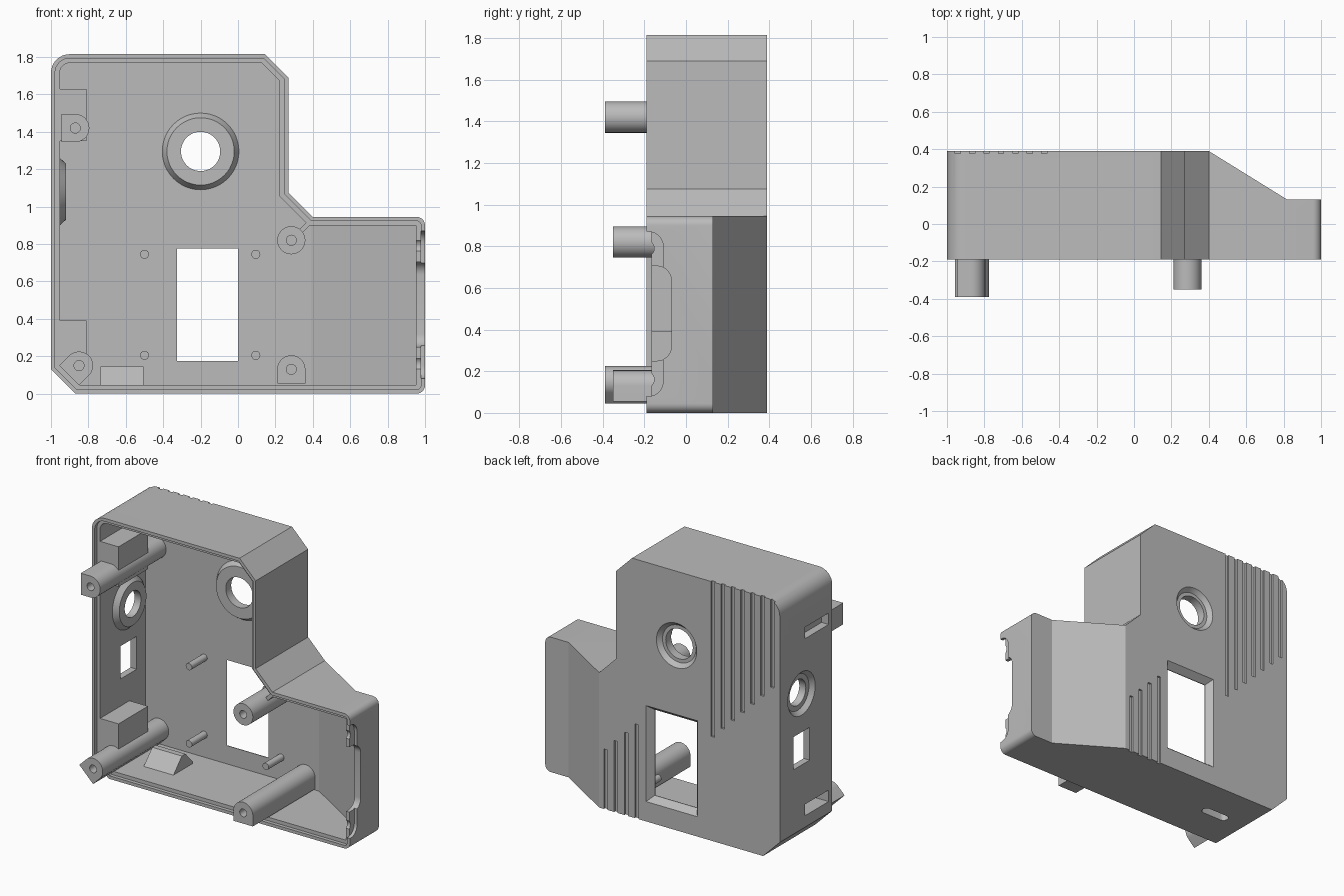
import bpy
import bmesh
from math import cos, sin, pi, radians
from mathutils import Vector

if "Cube" in bpy.data.objects:
    bpy.data.objects.remove(bpy.data.objects["Cube"])

grey = bpy.data.materials.new("plain grey")
grey.use_nodes = True
grey.diffuse_color = (0.5, 0.5, 0.5, 1)
grey.node_tree.nodes["Principled BSDF"].inputs["Base Color"].default_value = (0.5, 0.5, 0.5, 1)

FRONT, FLOOR, BACK = -0.19, 0.34, 0.39


# ---- 2D profile helpers ----
def circle(u, v, r, n=48):
    return [(u + r * cos(2 * pi * i / n), v + r * sin(2 * pi * i / n)) for i in range(n)]


def rect(u0, u1, v0, v1):
    return [(u0, v0), (u1, v0), (u1, v1), (u0, v1)]


def d_shape(u, v, r, heading, n=24):
    """Half disc with a square tail pointing along heading."""
    t = Vector((cos(heading), sin(heading))) * r
    s = Vector((-t.y, t.x))
    c = Vector((u, v))
    arc = [c + s * cos(pi * i / n) - t * sin(pi * i / n) for i in range(n + 1)]
    return [tuple(p) for p in arc + [c - s + t, c + s + t]]


def outline(corners, inset=0.0, n=8):
    """Counter-clockwise corners (u, v, radius), moved inward and rounded."""
    pts = [Vector(c[:2]) for c in corners]
    k = len(pts)
    moved = []
    for i in range(k):
        a = (pts[i] - pts[i - 1]).normalized()
        b = (pts[(i + 1) % k] - pts[i]).normalized()
        na, nb = Vector((-a.y, a.x)), Vector((-b.y, b.x))
        moved.append(pts[i] + (na + nb) * inset / (1 + na.dot(nb)))
    out = []
    for i in range(k):
        r = corners[i][2] - inset
        p = moved[i]
        if r <= 0.005:
            out.append(tuple(p))
            continue
        a = (moved[i - 1] - p).normalized()
        b = (moved[(i + 1) % k] - p).normalized()
        # square corners only: the centre lies along both edges
        c = p + (a + b) * r
        for j in range(n + 1):
            t = j / n * pi / 2
            out.append(tuple(c - b * r * cos(t) - a * r * sin(t)))
    return out


# ---- solid helpers ----
def loft(name, axis, *sections):
    """Closed solid through (position, profile) sections along an axis."""
    place = {"x": lambda p, d: (d, p[0], p[1]),
             "y": lambda p, d: (p[0], d, p[1]),
             "z": lambda p, d: (p[0], p[1], d)}[axis]
    bm = bmesh.new()
    rings = [[bm.verts.new(place(p, d)) for p in prof] for d, prof in sections]
    n = len(rings[0])
    for a, b in zip(rings, rings[1:]):
        for i in range(n):
            j = (i + 1) % n
            bm.faces.new((a[i], a[j], b[j], b[i]))
    bm.faces.new(rings[0])
    bm.faces.new(rings[-1])
    bmesh.ops.recalc_face_normals(bm, faces=bm.faces)
    me = bpy.data.meshes.new(name)
    bm.to_mesh(me)
    bm.free()
    me.materials.append(grey)
    ob = bpy.data.objects.new(name, me)
    bpy.context.collection.objects.link(ob)
    return ob


def prism(name, axis, prof, d0, d1):
    return loft(name, axis, (d0, prof), (d1, prof))


def activate(ob):
    bpy.ops.object.select_all(action="DESELECT")
    ob.select_set(True)
    bpy.context.view_layer.objects.active = ob


def combine(ob, other, operation="DIFFERENCE"):
    activate(ob)
    m = ob.modifiers.new("bool", "BOOLEAN")
    m.operation, m.solver, m.object = operation, "EXACT", other
    bpy.ops.object.modifier_apply(modifier=m.name)
    bpy.data.objects.remove(other)


def cut(ob, axis, prof, d0, d1):
    combine(ob, prism("cutter", axis, prof, d0, d1))


# ---- outer shell with sloped low end ----
wall = [(-0.87, 0, 0), (1, 0, 0.045), (1, 0.945, 0.045), (0.4, 0.945, 0), (0.27, 1.075, 0),
        (0.27, 1.69, 0), (0.145, 1.815, 0), (-1, 1.815, 0.1), (-1, 0.13, 0)]
shell = prism("case_shell", "y", outline(wall), FRONT, BACK)
side = [(-2, -1), (2, -1), (2, 0.13), (0.82, 0.13), (0.4, BACK), (0.4, 1), (-2, 1)]
combine(shell, prism("envelope", "z", side, -1, 3), "INTERSECT")

# hollow inside, then the stepped rim
cavity = prism("cavity", "y", outline(wall, 0.047), -0.3, FLOOR)
inner = [(-2, -1), (1.2, -1), (1.2, -0.16), (0.39, FLOOR), (0.39, 1), (-2, 1)]
combine(cavity, prism("envelope", "z", inner, -1, 3), "INTERSECT")
combine(shell, cavity)
cut(shell, "y", outline(wall, 0.022), -0.3, -0.165)

# raised collars and their countersunk round holes
back_collar = loft("back_collar", "y", (FLOOR + 0.01, circle(-0.2, 1.295, 0.205)),
                   (FLOOR, circle(-0.2, 1.295, 0.205)), (0.3, circle(-0.2, 1.295, 0.18)))
cut(back_collar, "y", circle(-0.2, 1.295, 0.105), 0, 1)
cut(shell, "y", circle(-0.2, 1.295, 0.105), 0.2, 1)
combine(shell, loft("sink", "y", (0.36, circle(-0.2, 1.295, 0.13)), (0.4, circle(-0.2, 1.295, 0.165))))

side_collar = loft("side_collar", "x", (-0.96, circle(0.15, 1.08, 0.18)),
                   (-0.953, circle(0.15, 1.08, 0.18)), (-0.92, circle(0.15, 1.08, 0.15)))
cut(side_collar, "x", circle(0.15, 1.08, 0.09), -1.1, -0.8)
cut(shell, "x", circle(0.15, 1.08, 0.09), -1.1, -0.9)
combine(shell, loft("sink", "x", (-1.01, circle(0.15, 1.08, 0.16)), (-0.97, circle(0.15, 1.08, 0.125))))

# flared display window, side window and connector opening
combine(shell, loft("window", "y", (FLOOR - 0.05, rect(-0.325, 0, 0.175, 0.775)),
                    (FLOOR + 0.005, rect(-0.325, 0, 0.175, 0.775)),
                    (BACK + 0.005, rect(-0.365, 0.04, 0.135, 0.815))))
cut(shell, "x", rect(0.06, 0.24, 0.58, 0.81), -1.1, -0.9)
flange = [(-0.4, 0.08, 0), (-0.11, 0.08, 0.07), (-0.11, 0.87, 0.07), (-0.4, 0.87, 0)]
plug = [(-0.4, 0.25, 0), (-0.07, 0.25, 0.07), (-0.07, 0.705, 0.07), (-0.4, 0.705, 0)]
cut(shell, "x", outline(flange), 0.978, 1.1)
cut(shell, "x", outline(plug), 0.9, 1.1)
for z in (0.16, 0.79):
    cut(shell, "x", circle(-0.193, z, 0.04, 24), 0.9, 1.1)

# ventilation grooves on the back, ending on a diagonal
for i in range(7):
    x = -0.48 - 0.077 * i
    cut(shell, "y", rect(x - 0.014, x + 0.014, 0.73 + 0.078 * i, 1.9), BACK - 0.014, 0.5)
for i in range(4):
    x = 0.11 + 0.08 * i
    cut(shell, "y", rect(x - 0.014, x + 0.014, -0.1, 0.66 - 0.08 * i), BACK - 0.014, 0.5)

# strap slots in the side wall with pocket blocks behind
parts = [shell, back_collar, side_collar]
for label, z in (("lower", 0.25), ("upper", 1.49)):
    slot = rect(-0.15, 0.11, z - 0.04, z + 0.04)
    block = prism(label + "_slot_block", "x", rect(-0.165, 0.16, z - 0.14, z + 0.14), -0.96, -0.81)
    cut(block, "x", slot, -1.1, -0.85)
    cut(shell, "x", slot, -1.1, -0.9)
    parts.append(block)

# bottom slot under a wedge hood
hood = prism("bottom_slot_hood", "x", [(0.0, 0.04), (0.22, 0.04), (0.22, 0.06), (0.14, 0.145), (0.1, 0.145)],
             -0.735, -0.505)
w = 0.033
oval = [(-0.725, 0.1 - w, w - 0.001), (-0.515, 0.1 - w, w - 0.001),
        (-0.515, 0.1 + w, w - 0.001), (-0.725, 0.1 + w, w - 0.001)]
cut(shell, "z", outline(oval), -0.1, 0.06)
cut(hood, "z", outline(oval), -0.1, 0.1)
parts.append(hood)

# screw posts with blind holes
R = 0.075
for name, x, z, prof, tip in (
        ("upper_right_post", -0.87, 1.42, d_shape(-0.87, 1.42, R, pi), -0.39),
        ("lower_right_post", -0.85, 0.15, d_shape(-0.85, 0.15, R, pi * 1.25), -0.39),
        ("upper_left_post", 0.285, 0.82, circle(0.285, 0.82, R), -0.35),
        ("lower_left_post", 0.285, 0.13, d_shape(0.285, 0.13, R, pi * 1.5), -0.35)):
    post = prism(name, "y", prof, tip, FLOOR + 0.01)
    cut(post, "y", circle(x, z, 0.027, 24), tip - 0.1, tip + 0.3)
    parts.append(post)
parts.append(prism("post_web", "y", [(0.33, 0.88), (0.345, 0.86), (0.395, 0.91), (0.38, 0.93)],
                   -0.165, FLOOR + 0.01))

# board locating pins
for x in (-0.5, 0.095):
    for z in (0.205, 0.745):
        parts.append(prism("board_pin", "y", circle(x, z, 0.024, 24), 0.17, FLOOR + 0.01))

for ob in parts:
    activate(ob)
    bpy.ops.object.shade_smooth_by_angle(angle=radians(30))
